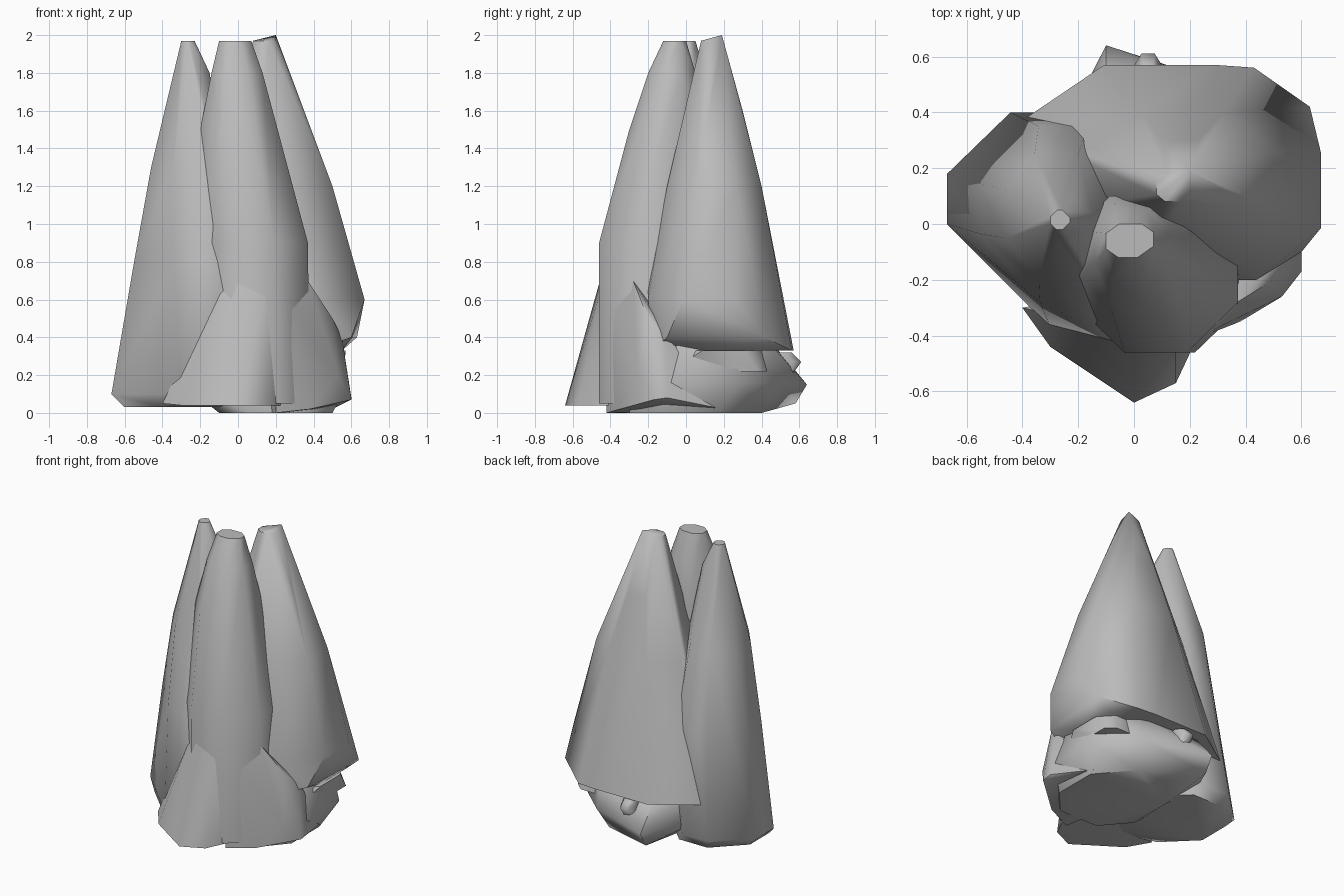
import bpy
import bmesh
import math
import random

default_cube = bpy.data.objects.get("Cube")
if default_cube:
    bpy.data.objects.remove(default_cube, do_unlink=True)

random.seed(4)

# Single stone colour
stone = bpy.data.materials.new("grey stone")
stone.use_nodes = True
grey = .5
stone_colour = (grey, grey, grey, 1)
stone.diffuse_color = stone_colour
shader = next(node for node in stone.node_tree.nodes if node.type == "BSDF_PRINCIPLED")
shader.inputs["Base Color"].default_value = stone_colour


def broken_ring(height, left, right, front, back, chamfer):
    """Rectangular cross-section whose corners are unevenly broken off."""
    width, depth = right - left, back - front
    ring = []
    for x, x_inward in ((left, width), (right, -width)):
        for y, y_inward in ((front, depth), (back, -depth)):
            cut = chamfer * random.uniform(.8, 1.2)
            ring.append((x + x_inward * cut, y, height))
            ring.append((x, y + y_inward * cut, height))
    return ring


def make_rock(name, corners):
    """Wrap a faceted rock around its corners and soften the shallow breaks."""
    bm = bmesh.new()
    for corner in corners:
        bm.verts.new(corner)
    bmesh.ops.convex_hull(bm, input=list(bm.verts))
    loose = [vert for vert in bm.verts if not vert.link_faces]
    bmesh.ops.delete(bm, geom=loose, context="VERTS")
    bmesh.ops.recalc_face_normals(bm, faces=list(bm.faces))
    mesh = bpy.data.meshes.new(name)
    bm.to_mesh(mesh)
    bm.free()
    mesh.materials.append(stone)
    rock = bpy.data.objects.new(name, mesh)
    bpy.context.collection.objects.link(rock)
    bpy.ops.object.select_all(action="DESELECT")
    rock.select_set(True)
    bpy.context.view_layer.objects.active = rock
    bpy.ops.object.shade_smooth_by_angle(angle=math.radians(50))


def stacked_rock(name, sections, spurs=(), chamfer=.3):
    """Build a rock from sections of height, left, right, front and back,
    with single projecting spurs added as points."""
    corners = list(spurs)
    for section in sections:
        corners += broken_ring(*section, chamfer)
    make_rock(name, corners)


# Tall spire that overhangs the right and rear
stacked_rock("overhanging_spire", [
    (1.97, .08, .2, .08, .18),
    (1.6, 0, .35, 0, .3),
    (1.2, -.15, .5, -.1, .4),
    (.6, -.2, .67, -.2, .5),
    (.33, -.44, .55, -.1, .57),
], spurs=[
    (.2, .19, 2), (.4, -.18, .33), (.38, -.2, .65),
    (.6, -.1, .4), (.63, .42, .4), (.43, .56, .33),
])

# Left spire, standing on the ground and wrapping round to the front
stacked_rock("left_spire", [
    (1.97, -.3, -.23, -.02, .05),
    (1.8, -.34, -.15, -.08, .1),
    (1.3, -.46, -.1, -.2, .25),
    (.8, -.55, 0, -.28, .35),
    (.1, -.67, 0, -.25, .4),
    (.03, -.6, 0, -.25, .35),
], spurs=[
    (0, -.44, .8), (-.3, -.37, .1), (0, -.48, .1),
], chamfer=.33)

# Front spire, blunt at the top
stacked_rock("front_spire", [
    (1.97, -.1, .07, -.12, 0),
    (1.8, -.14, .13, -.2, .05),
    (1.5, -.2, .2, -.3, .1),
    (.9, -.2, .37, -.46, .1),
    (.05, -.2, .38, -.46, .1),
])

# Wedge leaning against the front
make_rock("front_wedge", [
    (0, -.4, .9), (.15, -.45, .65), (.1, -.2, .05),
    (-.4, -.3, .05), (-.3, -.44, .04), (0, -.64, .04),
    (.15, -.57, .04), (.23, -.4, .04),
])

# Low boulder at the right of the front
make_rock("right_boulder", [
    (.37, -.28, .7), (.2, -.42, .67), (.1, -.2, .65), (.5, -.2, .5),
    (.53, -.26, .2), (.6, -.17, .07), (.6, -.1, .08), (.55, -.1, .4),
    (.38, -.35, .02), (.2, -.42, 0), (.5, .2, .02), (.1, .2, 0),
])

# Broad foundation below the overhang, with a point to the rear
stacked_rock("rear_boulder", [
    (.36, -.2, .53, -.2, .45),
    (.16, -.3, .58, -.3, .5),
    (0, -.1, .5, -.3, .4),
], spurs=[
    (-.1, .64, .15), (-.1, .58, .05), (-.1, .5, .32),
])

# Thin broken ledge and loose stone under the overhang
stacked_rock("broken_ledge", [
    (.33, .2, .57, 0, .4),
    (.22, .3, .56, .2, .43),
], spurs=[(.52, -.02, .26)], chamfer=.2)
stacked_rock("rear_chip", [
    (.32, 0, .1, .45, .56),
    (.27, 0, .1, .45, .61),
    (.2, 0, .1, .45, .56),
])
